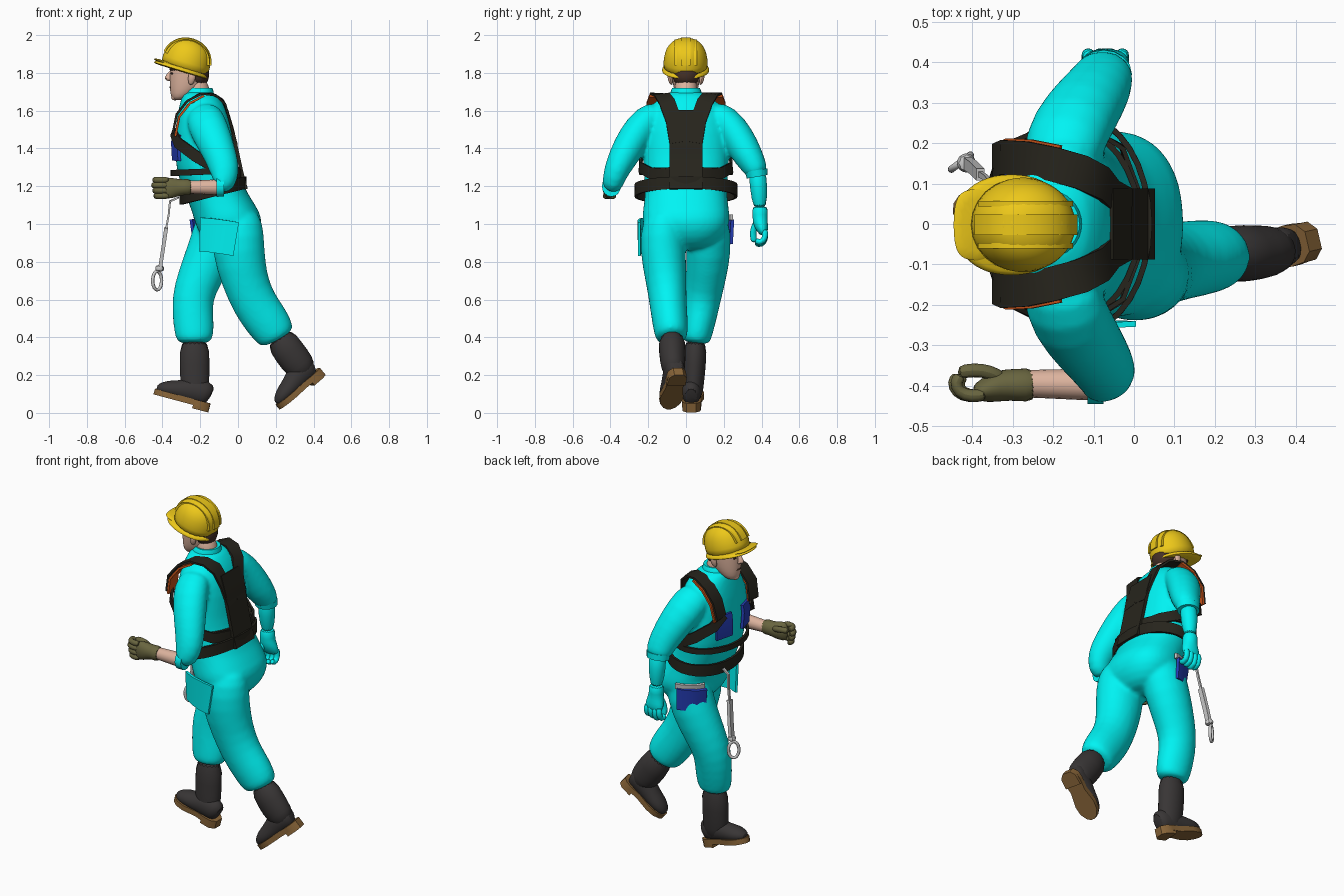
import bpy, bmesh
from math import sin, cos, pi, radians
from mathutils import Vector, Matrix

def mat(name, *c):
    m = bpy.data.materials.new(name)
    m.diffuse_color = (*c, 1)
    return m

CYAN = mat("cyan_cloth", 0, .9, .9)
BLACK = mat("webbing", .02, .018, .012)
RUBBER = mat("rubber", .04, .036, .036)
BROWN = mat("sole_brown", .25, .13, .04)
SKIN = mat("skin", .72, .45, .34)
HAIR = mat("hair", .06, .03, .02)
OLIVE = mat("glove_olive", .14, .13, .05)
YELLOW = mat("helmet_yellow", .85, .58, .01)
BLUE = mat("pocket_blue", .02, .05, .5)
ORANGE = mat("lining_orange", .6, .09, .01)
GREY = mat("metal", .55, .55, .55)
Y, Z, I = Vector((0, 1, 0)), Vector((0, 0, 1)), Matrix()

def skin_rings(name, rings, m, mx=I, closed=False, sub=0):
    """Bridge a list of vertex rings into a capped (or closed) mesh."""
    bm = bmesh.new()
    R = [[bm.verts.new(mx @ Vector(p)) for p in r] for r in rings]
    n = len(R[0])
    for a, b in zip(R, R[1:] + R[:1] if closed else R[1:]):
        for i in range(n):
            bm.faces.new((a[i], a[(i+1) % n], b[(i+1) % n], b[i]))
    if not closed:
        bm.faces.new(R[0]); bm.faces.new(R[-1])
    bmesh.ops.recalc_face_normals(bm, faces=bm.faces)
    me = bpy.data.meshes.new(name)
    bm.to_mesh(me); bm.free()
    me.materials.append(m)
    ob = bpy.data.objects.new(name, me)
    bpy.context.collection.objects.link(ob)
    if sub:
        ob.modifiers.new("smooth", 'SUBSURF').levels = sub
        ob.modifiers["smooth"].render_levels = sub
    return ob

def tangents(P, closed):
    n = len(P)
    if closed:
        return [(P[(i+1) % n] - P[i-1]).normalized() for i in range(n)]
    return [(P[min(i+1, n-1)] - P[max(i-1, 0)]).normalized() for i in range(n)]

def loft(name, pts, m, n=16, flat=False, ref=Y, pw=2.0, mx=I, closed=False, sub=1):
    """pts: x, y, z, half depth, half width; rings follow the path or stay level."""
    P = [Vector(p[:3]) for p in pts]
    rings = []
    for p, q, t in zip(P, pts, tangents(P, closed)):
        t = Z if flat else t
        s = (ref - t * ref.dot(t)).normalized()
        f = s.cross(t)
        pe = lambda v: (abs(v) ** (2 / pw)) * (1 if v > 0 else -1)
        rings.append([p + f * q[3] * pe(cos(2*pi*i/n)) + s * q[4] * pe(sin(2*pi*i/n))
                      for i in range(n)])
    return skin_rings(name, rings, m, mx, closed, sub)

def tube(name, pts, r, m, **k):
    return loft(name, [(*p, r, r) for p in pts], m, n=8, **k)

def strap(name, pts, width, m, wdir=Y, thick=.012, closed=False, mx=I):
    """Flat band along a path, width measured along wdir."""
    P = [Vector(p) for p in pts]
    rings = []
    for p, t in zip(P, tangents(P, closed)):
        w = Vector(wdir)
        w = (w - t * w.dot(t)).normalized() * width / 2
        h = t.cross(w).normalized() * thick / 2
        rings.append([p + w + h, p - w + h, p - w - h, p + w - h])
    return skin_rings(name, rings, m, mx, closed)

# Overalls: torso, trailing left leg, leading right leg and sleeves, fused below
cloth = [loft("overalls", [(x, 0, z, a, b) for x, z, a, b in [
    (-.045, .86, .08, .12), (-.045, .93, .15, .2), (-.05, 1.0, .178, .235), (-.06, 1.06, .182, .232),
    (-.11, 1.15, .167, .217), (-.155, 1.25, .165, .222), (-.175, 1.36, .16, .232),
    (-.18, 1.5, .155, .23), (-.185, 1.6, .133, .205), (-.195, 1.66, .108, .155),
    (-.21, 1.71, .078, .08)]], CYAN, n=24, flat=True, pw=2.3)]
cloth.append(loft("left_trouser", [(-.01, -.1, 1.08, .1, .08), (.0, -.118, 1.0, .138, .122), (.0, -.124, .86, .143, .125),
    (.035, -.105, .7, .125, .11), (.085, -.095, .58, .121, .1), (.15, -.085, .49, .121, .097),
    (.197, -.078, .42, .111, .091), (.215, -.075, .385, .09, .078)], CYAN))
cloth.append(loft("right_trouser", [(-.07, .1, 1.08, .11, .08), (-.095, .118, 1.0, .135, .12), (-.137, .122, .86, .133, .122),
    (-.207, .105, .71, .12, .108), (-.245, .088, .6, .111, .098), (-.236, .07, .48, .111, .088),
    (-.23, .055, .4, .103, .08), (-.23, .052, .365, .085, .072)], CYAN))
for side, s in (("left", -1), ("right", 1)):
    arm = [(-.185, .12, 1.595, .085, .07), (-.175, .205, 1.55, .108, .09), (-.13, .28, 1.45, .1, .09),
           (-.088, .335, 1.35, .087, .08)]
    arm += ([(-.07, .37, 1.28, .082, .068), (-.075, .387, 1.22, .072, .058), (-.115, .393, 1.2, .057, .052)] if s < 0
            else [(-.075, .37, 1.29, .077, .064), (-.075, .376, 1.26, .068, .06)])
    cloth.append(loft(side + "_sleeve", [(x, s*y, z, a, b) for x, y, z, a, b in arm], CYAN))
with bpy.context.temp_override(active_object=cloth[0], object=cloth[0], selected_editable_objects=cloth,
                               selected_objects=cloth):
    bpy.ops.object.join()
fuse = cloth[0].modifiers.new("fuse", 'REMESH')
fuse.mode, fuse.voxel_size, fuse.use_smooth_shade = 'VOXEL', .011, True
soft = cloth[0].modifiers.new("soften", 'SMOOTH')
soft.factor, soft.iterations = .5, 6
loft("collar", [(-.205, 0, 1.66, .09, .1), (-.212, 0, 1.69, .083, .085),
                (-.198, 0, 1.73, .068, .075), (-.21, 0, 1.71, .06, .06)], CYAN, flat=True)

# Boots
def boot(side, shaft, heel, pitch, yaw):
    mx = Matrix.Translation(heel) @ Matrix.Rotation(radians(yaw), 4, 'Z') @ Matrix.Rotation(radians(pitch), 4, 'Y')
    loft(side + "_boot_shaft", shaft, RUBBER)
    loft(side + "_boot_foot", [(-.002, 0, .08, .05, .034), (-.03, 0, .09, .068, .054), (-.1, 0, .09, .072, .056),
        (-.16, 0, .072, .054, .056), (-.22, 0, .064, .047, .06), (-.265, 0, .055, .034, .046),
        (-.291, 0, .047, .016, .022)], RUBBER, mx=mx)
    def slab(name, half, z0, z1):
        out = [(x, y) for x, y in half] + [(x, -y) for x, y in reversed(half)]
        skin_rings(name, [[(x, y, z) for x, y in out] for z in (z0, z1)], BROWN, mx)
    slab(side + "_sole", [(.006, .025), (-.02, .048), (-.06, .052), (-.12, .046), (-.2, .062),
                          (-.25, .056), (-.285, .033), (-.298, .012)], .014, .045)
    slab(side + "_heel", [(.006, .025), (-.02, .048), (-.08, .05)], -.004, .02)

boot("left", [(.208, -.075, .415, .083, .074), (.273, -.073, .318, .087, .072), (.33, -.068, .245, .086, .066),
              (.367, -.06, .205, .058, .052)], (.452, -.038, .2), -40, 13)
boot("right", [(-.23, .05, .4, .083, .066), (-.23, .046, .25, .08, .06), (-.228, .038, .13, .078, .056),
               (-.225, .034, .07, .064, .048)], (-.163, .028, .008), 15, -2)

# Forearms
loft("left_forearm", [(-.09, -.397, 1.195, .042, .04), (-.26, -.395, 1.195, .034, .034)], SKIN, sub=0)
loft("left_cuff", [(-.075, -.395, 1.2, .055, .05), (-.115, -.395, 1.2, .056, .05)], CYAN, sub=0)
loft("right_forearm", [(-.075, .375, 1.29, .05, .048), (-.075, .385, 1.2, .05, .048),
                       (-.075, .392, 1.07, .036, .036)], CYAN)
loft("right_cuff", [(-.075, .371, 1.285, .07, .06), (-.075, .377, 1.25, .066, .056)], CYAN, sub=0)

# Gloved hands curled into a grip
def hand(side, m, mx):
    loft(side + "_glove", [(.005, 0, 0, .05, .047), (-.05, 0, 0, .04, .039), (-.085, 0, -.003, .05, .041),
        (-.13, -.015, -.005, .06, .031), (-.155, -.02, -.005, .047, .016)], m, mx=mx)
    for i in range(4):
        z = .038 - i * .028
        e = .006 * abs(i - 1)
        tube(f"{side}_finger_{i+1}", [(-.12, -.022, z), (-.165+e, -.03, z), (-.197+e, -.018, z),
             (-.206+e, .006, z), (-.19+e, .026, z)], .018, m, ref=Z, mx=mx)
    tube(side + "_thumb", [(-.075, .012, .01), (-.115, .034, .022), (-.155, .038, .03), (-.195, .03, .03)],
         .019, m, ref=Z, mx=mx)
hand("left", OLIVE, Matrix.Translation((-.243, -.398, 1.195)))
hand("right", CYAN, Matrix.Translation((-.075, .392, 1.095)) @ Matrix.Rotation(-pi/2, 4, 'Y')
     @ Matrix.Scale(-1, 4, Y))

# Head, face and hair
loft("neck", [(-.185, 0, 1.63, .065, .065), (-.215, 0, 1.71, .062, .06), (-.24, 0, 1.78, .065, .06)], SKIN)
loft("head", [(-.318, 0, 1.655, .02, .025), (-.304, 0, 1.67, .052, .05), (-.277, 0, 1.715, .086, .067),
    (-.264, 0, 1.77, .1, .075), (-.262, 0, 1.82, .1, .078), (-.262, 0, 1.88, .094, .076)], SKIN, flat=True)
loft("nose", [(-.35, 0, 1.815, .012, .011), (-.365, 0, 1.79, .017, .013), (-.37, 0, 1.768, .025, .021),
              (-.358, 0, 1.755, .012, .015)], SKIN, n=8, flat=True)
loft("chin", [(-.333, 0, 1.653, .015, .02), (-.338, 0, 1.67, .02, .027), (-.334, 0, 1.695, .016, .027)], SKIN, n=10, flat=True)
tube("mouth", [(-.345, -.03, 1.722), (-.363, 0, 1.724), (-.345, .03, 1.722)], .007, HAIR, ref=Z)
loft("hair", [(-.215, 0, 1.735, .05, .058), (-.217, 0, 1.77, .066, .074), (-.222, 0, 1.85, .076, .08)], HAIR, flat=True)
for s in (-1, 1):
    loft("ear", [(-.25, s*.076, 1.735, .012, .008), (-.246, s*.083, 1.76, .02, .014),
                 (-.242, s*.087, 1.79, .024, .014), (-.245, s*.082, 1.81, .012, .008)], SKIN, n=8, flat=True)
    tube("eyebrow", [(-.36, s*.014, 1.818), (-.351, s*.038, 1.822), (-.33, s*.055, 1.815)], .007, HAIR, ref=Z)
    tube("eye", [(-.356, s*.022, 1.797), (-.344, s*.042, 1.797)], .006, HAIR, ref=Z)

# Safety helmet, tipped back
hm = Matrix.Translation((-.288, -.002, 1.82)) @ Matrix.Rotation(radians(17), 4, 'Y')
prof = [(-.018, 1.02), (.04, 1), (.09, .94), (.13, .78), (.157, .52), (.168, .17), (.169, .02)]
loft("helmet_shell", [(.003, 0, z, .131*r, .119*r) for z, r in prof], YELLOW, n=24, flat=True, mx=hm)
loft("helmet_brim", [(-.012, 0, -.018, .142, .122), (-.013, 0, -.012, .152, .127),
                     (-.012, 0, -.002, .146, .124), (-.005, 0, .012, .132, .118)], YELLOW, n=24,
     flat=True, mx=hm, pw=2.2)
loft("helmet_peak", [(-.1, 0, -.002, .055, .09), (-.11, 0, .004, .064, .092),
                     (-.105, 0, .014, .05, .08)], YELLOW, flat=True, mx=hm, pw=3)
for name, y, w, k in (("helmet_ridge", 0, .05, 1), ("helmet_rib", .052, .014, .92), ("helmet_rib", -.052, .014, .92)):
    strap(name, [(.003 - .125*k*cos(t), y, .02 + .14*k*sin(t)**.8) for t in [pi*i/16 for i in range(1, 16)]],
          w, YELLOW, thick=.02, mx=hm)

# Safety harness
strap("harness_back_panel", [(-.06, 0, 1.6), (-.03, 0, 1.5), (-.008, 0, 1.4), (.018, 0, 1.28), (.043, 0, 1.185)],
      .175, BLACK, thick=.018)
for s in (-1, 1):
    path = [(-.01, .045, 1.43), (-.045, .065, 1.55), (-.075, .1, 1.645), (-.13, .128, 1.685), (-.2, .148, 1.688),
            (-.27, .162, 1.65), (-.325, .165, 1.58), (-.345, .155, 1.48)]
    strap("shoulder_strap", [(x, s*y, z) for x, y, z in path], .085, BLACK)
    strap("strap_lining", [(x + .014, s*(y + .008), z - .012) for x, y, z in path[4:]], .078, ORANGE)
    strap("side_strap", [(-.345, s*.13, 1.49), (-.318, s*.19, 1.43), (-.225, s*.238, 1.36), (-.12, s*.242, 1.3),
                         (-.03, s*.19, 1.27), (.012, s*.08, 1.26)], .06, BLACK, wdir=Z)
    # Chest pockets
    strap("chest_pocket", [(-.325, s*.105, 1.475), (-.331, s*.105, 1.43), (-.326, s*.1, 1.335)], .11, BLUE,
          wdir=(.3, s, 0), thick=.016)
for name, c, a, b, zf, zb, w in (("chest_belt", -.168, .182, .243, 1.27, 1.285, .032),
                                 ("waist_belt", -.132, .17, .265, 1.135, 1.22, .065)):
    ang = [2*pi*i/32 for i in range(32)]
    strap(name, [(c + a*cos(t), b*sin(t), (zf+zb)/2 + (zb-zf)/2*cos(t)) for t in ang], w, BLACK,
          wdir=Z, thick=.014, closed=True)

# Hip pockets wrapped around the thighs
hip = [(-.24, .15), (-.21, .196), (-.155, .23), (-.11, .243)]
strap("right_hip_pocket", [(x, y, .96) for x, y in hip], .13, BLUE, wdir=(-.2, 0, 1), thick=.018)
strap("pocket_trim", [(x + .012, y - .002, 1.035) for x, y in hip], .03, GREY, wdir=(-.2, 0, 1), thick=.016)
strap("left_hip_pocket", [(-.2, -.205, .945), (-.14, -.234, .94), (-.07, -.247, .93), (-.01, -.247, .92)],
      .18, CYAN, wdir=(-.2, 0, 1), thick=.014)

# Lanyard with snap hook
strap("lanyard_cord", [(-.315, .09, 1.14), (-.36, .105, 1.12), (-.367, .115, 1.05), (-.383, .125, .96)], .014, GREY, thick=.01)
strap("lanyard_strap", [(-.38, .122, .98), (-.398, .14, .86), (-.412, .15, .77)], .03, GREY, thick=.02)
tube("hook_swivel", [(-.412, .15, .785), (-.417, .152, .745)], .028, GREY)
tube("snap_hook", [(-.428 + .024*cos(t), .153 + .018*cos(t), .7 + .05*sin(t)) for t in [2*pi*i/16 for i in range(16)]],
     .01, GREY, closed=True)

# Shading
bpy.ops.object.select_all(action='SELECT')
bpy.context.view_layer.objects.active = cloth[0]
bpy.ops.object.shade_smooth_by_angle(angle=radians(45))
